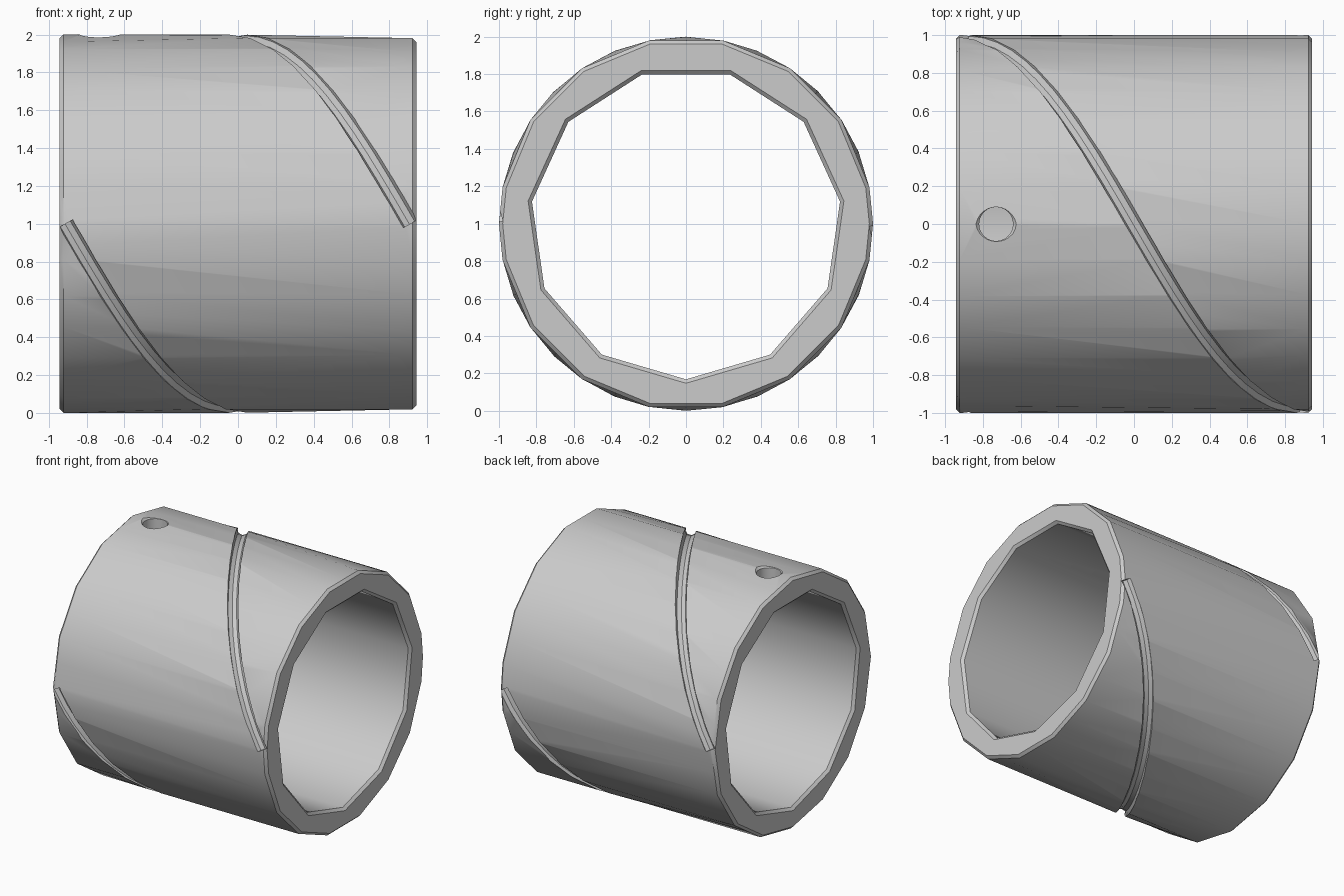
import bpy, bmesh
from math import sin, cos, pi

HALF = 0.943       # half length of the sleeve
BEVEL = 0.02       # rim chamfer
STEPS = 16         # columns per half turn

old = bpy.data.objects.get("Cube")
if old:
    bpy.data.objects.remove(old, do_unlink=True)

grey = bpy.data.materials.new("plain_grey")
grey.use_nodes = True
colour = (0.6, 0.6, 0.6, 1)
grey.diffuse_color = colour
grey.node_tree.nodes["Principled BSDF"].inputs["Base Color"].default_value = colour


def link(name, bm):
    bmesh.ops.remove_doubles(bm, verts=bm.verts, dist=0.0005)
    bmesh.ops.holes_fill(bm, edges=bm.edges, sides=0)
    bmesh.ops.recalc_face_normals(bm, faces=bm.faces)
    mesh = bpy.data.meshes.new(name)
    bm.to_mesh(mesh)
    bm.free()
    mesh.materials.append(grey)
    ob = bpy.data.objects.new(name, mesh)
    bpy.context.collection.objects.link(ob)
    return ob


def skin(bm, columns):
    """Join neighbouring columns of points with quads."""
    cols = [[bm.verts.new(p) for p in col] for col in columns]
    for a, b in zip(cols, cols[1:]):
        for i in range(len(a) - 1):
            bm.faces.new((a[i], b[i], b[i + 1], a[i + 1]))


def lathe(name, profile, sides, place):
    """Turn (distance, radius) points around an axis; place maps to x, y, z."""
    bm = bmesh.new()
    skin(bm, [[place(d, r * cos(t), r * sin(t)) for d, r in profile]
              for t in (2 * pi * i / sides - pi / 2 for i in range(sides + 1))])
    return link(name, bm)


def on_tube(x, r, t):
    return (x, r * cos(t), 1 + r * sin(t))


# Outer sleeve: coarse, staggered rims meeting along the two spiral lines
rim = HALF - BEVEL
flat = cos(pi / STEPS)
bm = bmesh.new()
for start in (0, STEPS):
    columns = []
    for i in range(STEPS + 1):
        t = pi * (start + i) / STEPS
        left = flat if i % 2 else 1
        right = 1 if i % 2 or i % STEPS == 0 else flat
        spiral_x = rim * (2 * i / STEPS - 1)
        columns.append([on_tube(x, r, t) for x, r in (
            (-HALF, left * (1 - BEVEL)), (-rim, left), (spiral_x, 1),
            (rim, right), (HALF, right * (1 - BEVEL)))])
    skin(bm, columns)
sleeve = link("sleeve", bm)

# Eleven-sided bore with flared mouths
bore, mouth, out = 0.832, 0.853, 0.1
cutters = [lathe("bore_cutter", [
    (-HALF - out, mouth + out), (-HALF, mouth), (-HALF + BEVEL, bore),
    (HALF - BEVEL, bore), (HALF, mouth), (HALF + out, mouth + out)],
    11, lambda d, a, b: (d, a, 1 + b))]

# Countersunk hole through the top wall
cutters.append(lathe("hole_cutter", [
    (1.5, 0.09), (1.982, 0.09), (2.0, 0.107), (2.1, 0.107)],
    24, lambda d, a, b: (a - 0.73, b, d)))

# Two spiral grooves, each a half turn
for start in (0, pi):
    curve = bpy.data.curves.new("groove_path", "CURVE")
    curve.dimensions = "3D"
    curve.bevel_depth = 0.043
    curve.bevel_resolution = 2
    curve.use_fill_caps = True
    path = curve.splines.new("POLY")
    path.points.add(24)
    for i, p in enumerate(path.points):
        f = i / 24
        p.co = (*on_tube(0.91 * (2 * f - 1), 0.998, start + pi * f), 1)
    helper = bpy.data.objects.new("groove_path", curve)
    bpy.context.collection.objects.link(helper)
    bpy.context.view_layer.update()
    bm = bmesh.new()
    bm.from_mesh(helper.to_mesh())
    helper.to_mesh_clear()
    bpy.data.objects.remove(helper, do_unlink=True)
    cutters.append(link("groove_cutter", bm))

# Cut everything out of the sleeve
bpy.ops.object.select_all(action="DESELECT")
bpy.context.view_layer.objects.active = sleeve
sleeve.select_set(True)
for cutter in cutters:
    cutter.hide_render = True
    mod = sleeve.modifiers.new("cut", "BOOLEAN")
    mod.operation = "DIFFERENCE"
    mod.solver = "EXACT"
    mod.object = cutter
    bpy.ops.object.modifier_apply(modifier=mod.name)
    bpy.data.objects.remove(cutter, do_unlink=True)
bpy.ops.object.shade_smooth_by_angle(angle=0.65)
